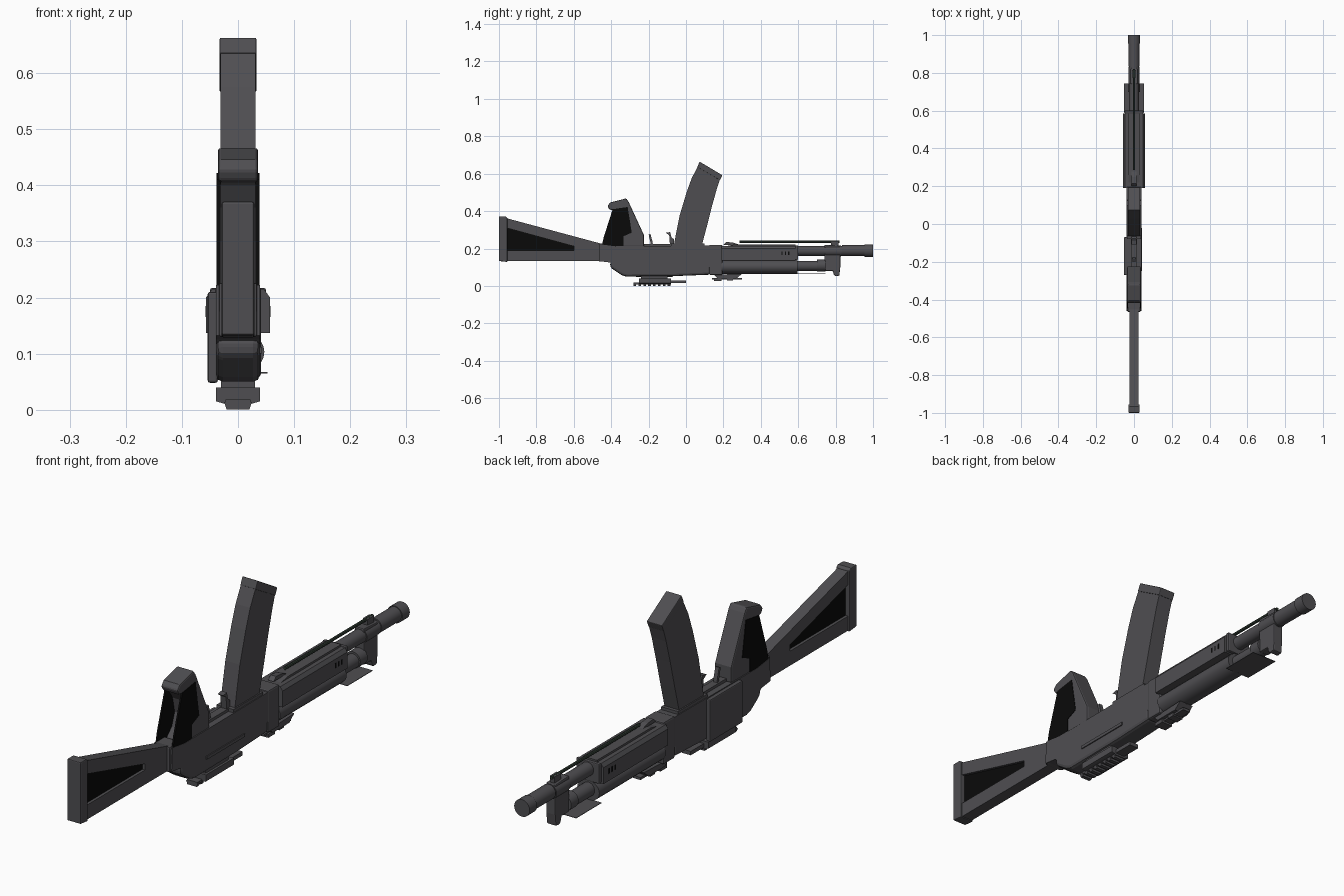
import bpy, bmesh, math

def material(name, col):
    m = bpy.data.materials.new(name)
    m.diffuse_color = (*col, 1)
    return m

GREY = material("gunmetal_grey", (0.078, 0.076, 0.083))
BLACK = material("black", (0.003, 0.003, 0.003))
GREEN = material("dark_green", (0.03, 0.045, 0.033))

def finish(name, bm, mat, bevel=0, smooth=False):
    bmesh.ops.recalc_face_normals(bm, faces=bm.faces)
    me = bpy.data.meshes.new(name)
    bm.to_mesh(me)
    bm.free()
    ob = bpy.data.objects.new(name, me)
    bpy.context.collection.objects.link(ob)
    me.materials.append(mat)
    if bevel:
        b = ob.modifiers.new("bevel", 'BEVEL')
        b.width, b.segments, b.limit_method = bevel, 2, 'ANGLE'
        b.angle_limit = math.radians(40)
    if smooth:
        bpy.context.view_layer.objects.active = ob
        ob.select_set(True)
        bpy.ops.object.shade_smooth_by_angle(angle=math.radians(35))
        ob.select_set(False)
    return ob

def prism(name, pts, x0, x1, mat=GREY, bevel=0):
    """Side profile of (y, z) points extruded from x0 to x1."""
    bm = bmesh.new()
    f = bm.faces.new([bm.verts.new((x0, y, z)) for y, z in pts])
    r = bmesh.ops.extrude_face_region(bm, geom=[f])
    for v in r["geom"]:
        if isinstance(v, bmesh.types.BMVert):
            v.co.x = x1
    return finish(name, bm, mat, bevel)

def box(name, x0, x1, y0, y1, z0, z1, mat=GREY, bevel=0):
    return prism(name, [(y0, z0), (y1, z0), (y1, z1), (y0, z1)], x0, x1, mat, bevel)

def section(name, pts, y0, y1, mat=GREY):
    """Cross-section of (x, z) points extruded along the barrel."""
    bm = bmesh.new()
    f = bm.faces.new([bm.verts.new((x, y0, z)) for x, z in pts])
    r = bmesh.ops.extrude_face_region(bm, geom=[f])
    for v in r["geom"]:
        if isinstance(v, bmesh.types.BMVert):
            v.co.y = y1
    return finish(name, bm, mat, 0, True)

def tube(name, y0, y1, z, rx, rz=None, mat=GREY, n=24):
    rz = rz or rx
    a = [2 * math.pi * i / n for i in range(n)]
    return section(name, [(rx * math.cos(t), z + rz * math.sin(t)) for t in a], y0, y1, mat)

# Stock: frame around a triangular recess with a black web inside
SW = 0.023
prism("stock_comb", [(-.96, .132), (-.45, .132), (-.45, .165), (-.6, .188), (-.96, .188)], -SW, SW)
prism("stock_heel_bar", [(-.96, .31), (-.6, .212), (-.45, .165), (-.45, .225), (-.96, .362)], -SW, SW)
prism("stock_wrist", [(-.6, .188), (-.45, .16), (-.45, .2), (-.6, .212)], -SW, SW)
prism("stock_web", [(-.962, .185), (-.59, .185), (-.59, .217), (-.962, .315)], -.012, .012, BLACK)
prism("butt_plate", [(-1, .133), (-.955, .128), (-.955, .364), (-.965, .371), (-1, .371)],
      -.029, .029, GREY, .004)

# Receiver, rounded cover and front trunnion
prism("receiver", [(-.46, .132), (-.405, .125), (-.37, .1), (.13, .1), (.13, .215),
                   (-.38, .212), (-.455, .222)], -.039, .039)
prism("receiver_cover", [(-.405, .13), (-.405, .1), (-.39, .088), (-.345, .058), (-.32, .05),
                         (-.05, .053), (.13, .06), (.13, .13)], -.039, .039, GREY, .012)
box("stock_socket", -.034, .034, -.465, -.40, .13, .226, GREY, .004)
box("trunnion", -.041, .041, .125, .195, .058, .22, GREY, .006)
box("side_mount_plate", -.054, -.036, -.27, -.07, .048, .21, GREY, .004)
box("selector_lever", .038, .043, -.25, -.02, .10, .112)
box("magazine_well", -.036, .036, -.08, .10, .2, .226)

# Optic rail under the cover with teeth
section("rail_base", [(-.039, .04), (-.039, .015), (-.026, .011), (.026, .011),
                      (.039, .015), (.039, .04)], -.25, -.08)
box("rail_support", -.03, .03, -.24, -.1, .03, .06)
for i in range(8):
    y = -.28 + i * .026
    section("rail_tooth_%d" % i, [(-.025, .014), (-.02, 0), (.02, 0), (.025, .014)], y, y + .014)
box("rail_strip", -.022, .022, -.28, -.08, .008, .018)
box("rail_tongue", -.02, .02, -.08, 0, .015, .03)

# Rear sight leaf and base
prism("rear_sight_base", [(.15, .06), (.17, .04), (.27, .04), (.3, .065)], -.03, .03)
box("rear_sight_leaf", -.016, .016, .14, .3, .033, .043)
box("rear_sight_notch", -.024, .024, .15, .19, .026, .04)
box("rear_sight_slide", -.022, .022, .22, .25, .028, .046)

# Lower handguard with chamfered top and raised centre panel
section("handguard", [(-.057, .137), (.057, .137), (.057, .2), (.047, .214),
                      (-.047, .214), (-.057, .2)], .19, .585)
prism("handguard_panel", [(.2, .21), (.26, .222), (.585, .222), (.585, .21)], -.03, .03)
prism("handguard_spine", [(.2, .22), (.215, .235), (.25, .232), (.285, .22)], -.012, .012)
for s in (-1, 1):
    for i in range(3):
        y = .51 + i * .018
        box("vent_%d_%d" % (s, i), s * .056, s * .0578, y, y + .007, .165, .185, BLACK)
box("handguard_cap", -.05, .05, .585, .6, .14, .217, GREY, .004)

# Upper gas tube
tube("gas_cover", .19, .595, .103, .047, .039)
tube("gas_tube", .59, .705, .107, .027)
tube("gas_collar", .7, .745, .11, .032)
box("gas_shelf", -.053, .053, .59, .745, .065, .067)

# Barrel, front sight block, muzzle and cleaning rod
tube("barrel", .58, .85, .187, .026)
prism("front_sight_block", [(.74, .08), (.785, .08), (.79, .06), (.8, .052), (.82, .055), (.825, .1),
                            (.825, .215), (.74, .22)], -.02, .02, GREY, .004)
tube("sight_collar", .745, .83, .187, .029)
tube("muzzle_brake", .835, .96, .189, .029)
tube("muzzle_ring", .955, 1, .188, .033)
tube("cleaning_rod", .285, .82, .236, .006, None, GREEN, 8)
box("rod_holder", -.01, .01, .775, .815, .205, .24)

# Pistol grip with concave back and black side panels
prism("pistol_grip", [(-.42, .428), (-.405, .446), (-.32, .468), (-.307, .45), (-.225, .272),
                      (-.225, .21), (-.4, .21), (-.36, .25), (-.342, .3), (-.355, .36),
                      (-.385, .405), (-.41, .408)], -.036, .036, GREY, .006)
for s in (-1, 1):
    prism("grip_panel_%d" % s, [(-.392, .41), (-.312, .422), (-.29, .285), (-.335, .265),
                                (-.335, .205), (-.452, .205), (-.44, .26)],
          s * .031, s * .038, BLACK)

# Trigger and magazine catch
prism("trigger", [(-.185, .21), (-.175, .21), (-.18, .24), (-.19, .278), (-.2, .275), (-.192, .24)],
      -.008, .008)
prism("magazine_catch", [(-.085, .21), (-.065, .21), (-.065, .25), (-.078, .26), (-.085, .288),
                         (-.108, .284), (-.09, .272)], -.012, .012)
box("trigger_guard_base", -.015, .015, -.225, -.06, .21, .224)

# Curved magazine
back = [(-.068, .2), (-.055, .27), (-.033, .38), (.003, .5), (.03, .575), (.072, .655)]
front = [(.188, .588), (.165, .52), (.14, .43), (.112, .32), (.08, .2)]
prism("magazine", back + front, -.031, .031)
prism("magazine_floor", [(.06, .635), (.073, .664), (.194, .592), (.182, .565)],
      -.033, .033, GREY, .003)
